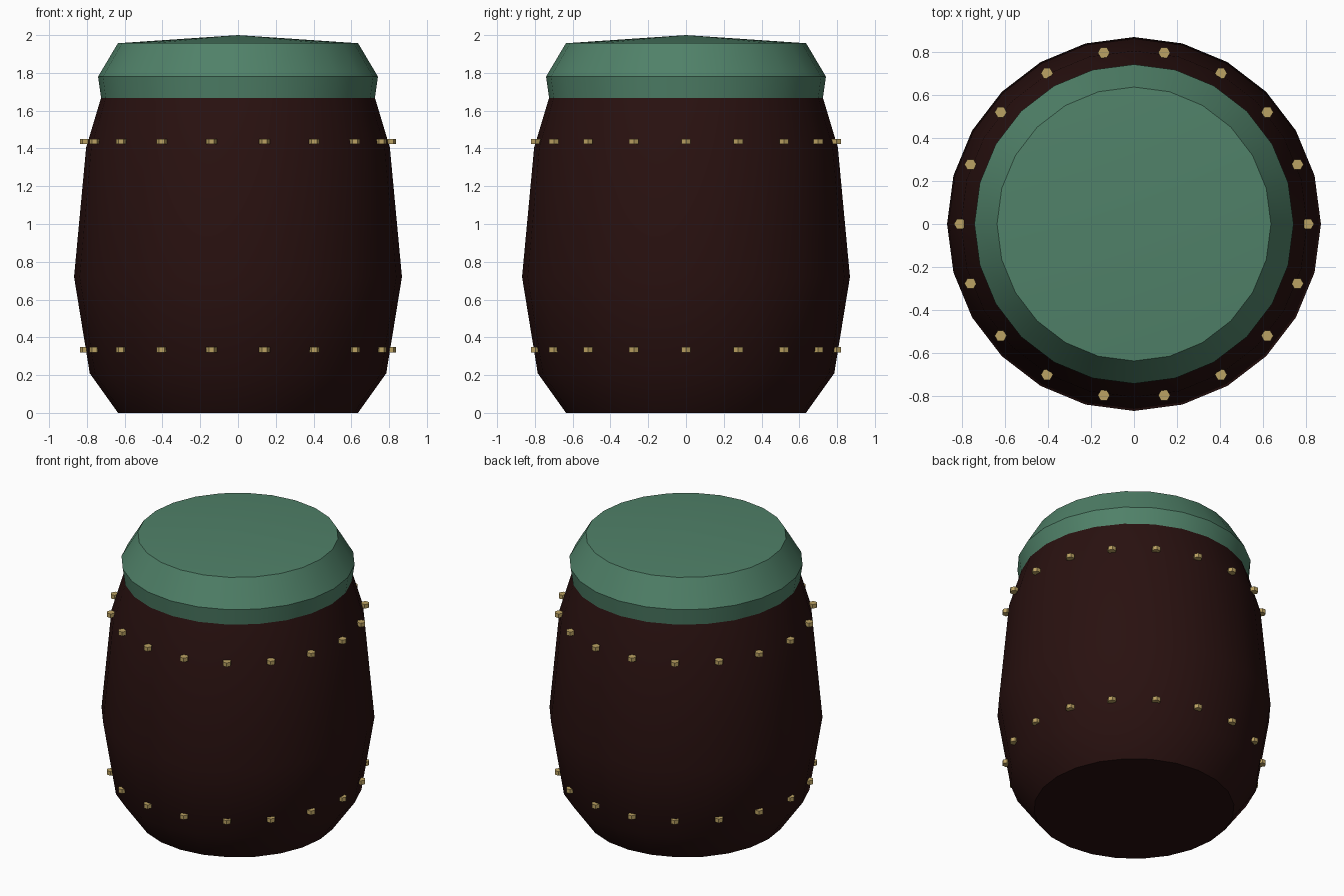
import bpy, bmesh, math

if "Cube" in bpy.data.objects:
    bpy.data.objects.remove(bpy.data.objects["Cube"])

SIDES = 24


def material(name, rgb):
    m = bpy.data.materials.new(name)
    m.diffuse_color = (*rgb, 1)
    m.use_nodes = True
    m.node_tree.nodes["Principled BSDF"].inputs["Base Color"].default_value = m.diffuse_color
    return m


def finish(bm, name, mat):
    bmesh.ops.recalc_face_normals(bm, faces=bm.faces)
    me = bpy.data.meshes.new(name)
    bm.to_mesh(me)
    bm.free()
    me.materials.append(mat)
    ob = bpy.data.objects.new(name, me)
    bpy.context.collection.objects.link(ob)
    return ob


def lathe(name, profile, mat, apex=None):
    """Closed turned shape from (radius, z) points, with optional cone tip."""
    bm = bmesh.new()
    rings = [[bm.verts.new((r * math.cos(2 * math.pi * i / SIDES),
                            r * math.sin(2 * math.pi * i / SIDES), z))
              for i in range(SIDES)] for r, z in profile]
    for lo, hi in zip(rings, rings[1:]):
        for i in range(SIDES):
            j = (i + 1) % SIDES
            bm.faces.new((lo[i], lo[j], hi[j], hi[i]))
    bm.faces.new(rings[0][::-1])
    if apex is None:
        bm.faces.new(rings[-1])
    else:
        tip = bm.verts.new((0, 0, apex))
        for i in range(SIDES):
            bm.faces.new((rings[-1][i], rings[-1][(i + 1) % SIDES], tip))
    ob = finish(bm, name, mat)
    bpy.ops.object.select_all(action='DESELECT')
    ob.select_set(True)
    bpy.context.view_layer.objects.active = ob
    bpy.ops.object.shade_smooth_by_angle(angle=math.radians(30))
    return ob


dark_wood = material("dark red brown", (0.022, 0.0055, 0.005))
green = material("muted green", (0.08, 0.22, 0.14))
brass = material("brass", (0.5, 0.36, 0.125))

# Barrel body
lathe("barrel_body", [(0.635, 0), (0.785, 0.21), (0.868, 0.72),
                      (0.804, 1.405), (0.725, 1.668)], dark_wood)

# Lid with a shallow cone top
lathe("lid", [(0.725, 1.668), (0.741, 1.78), (0.636, 1.957)], green, apex=2.0)

# Two rings of hexagonal studs
for name, z in (("lower_studs", 0.335), ("upper_studs", 1.437)):
    bm = bmesh.new()
    for k in range(18):
        a = 2 * math.pi * k / 18
        cx, cy = 0.808 * math.cos(a), 0.808 * math.sin(a)
        rings = [[bm.verts.new((cx + 0.028 * math.cos(i * math.pi / 3),
                                cy + 0.028 * math.sin(i * math.pi / 3), z + dz))
                  for i in range(6)] for dz in (-0.014, 0.014)]
        bm.faces.new(rings[0][::-1])
        bm.faces.new(rings[1])
        for i in range(6):
            j = (i + 1) % 6
            bm.faces.new((rings[0][i], rings[0][j], rings[1][j], rings[1][i]))
    finish(bm, name, brass)
